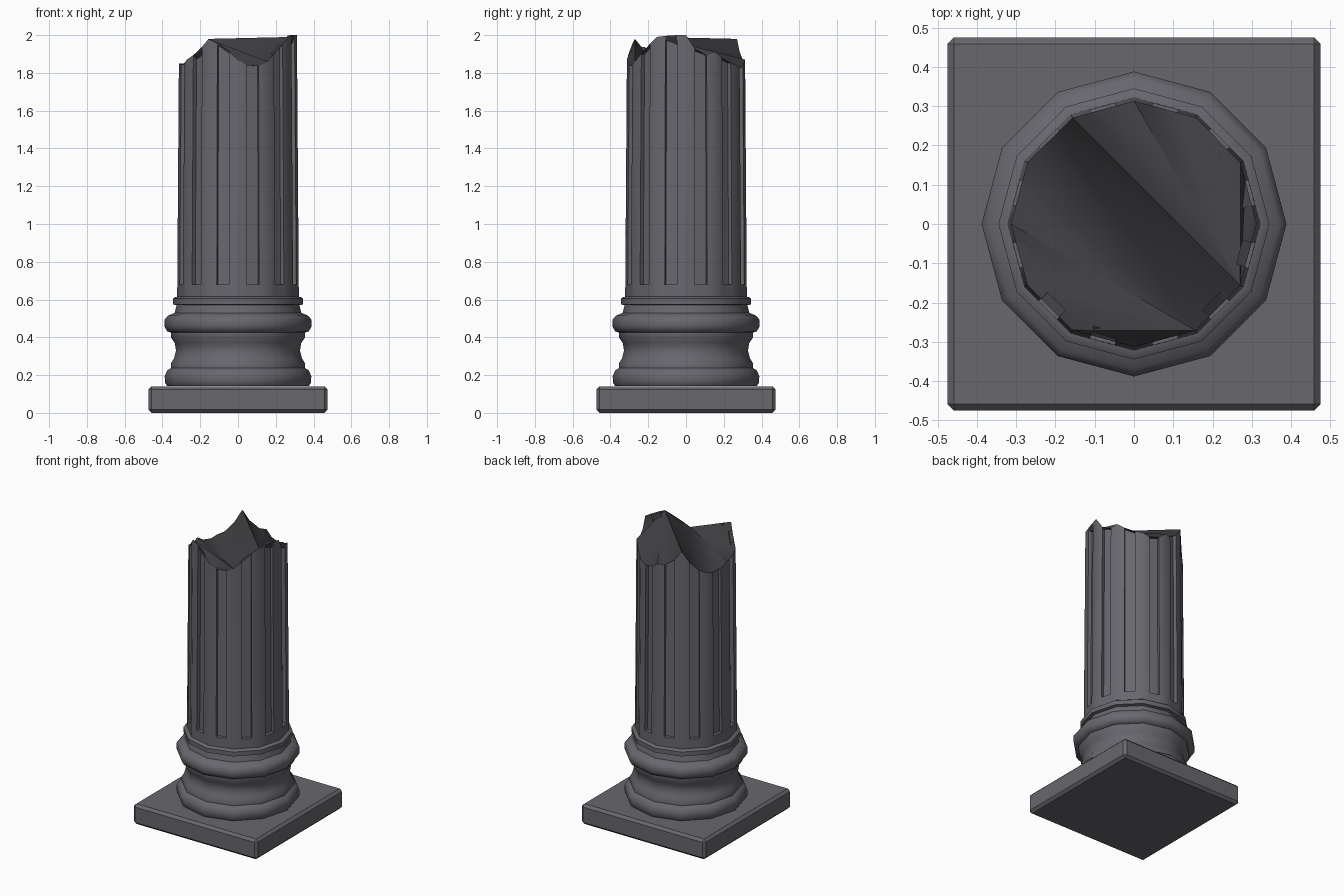
import bpy, bmesh
from math import sin, cos, radians

if "Cube" in bpy.data.objects:
    bpy.data.objects.remove(bpy.data.objects["Cube"])

SIDES = 12


def material(name, rgb):
    m = bpy.data.materials.new(name)
    m.diffuse_color = (*rgb, 1)
    m.use_nodes = True
    m.node_tree.nodes["Principled BSDF"].inputs["Base Color"].default_value = m.diffuse_color
    return m


stone = material("dark_stone", (0.135, 0.135, 0.155))
broken = material("broken_stone", (0.05, 0.05, 0.056))


def finish(name, bm, mat, angle=None):
    me = bpy.data.meshes.new(name)
    bm.to_mesh(me)
    bm.free()
    me.materials.append(mat)
    ob = bpy.data.objects.new(name, me)
    bpy.context.collection.objects.link(ob)
    if angle:
        bpy.ops.object.select_all(action='DESELECT')
        ob.select_set(True)
        bpy.context.view_layer.objects.active = ob
        bpy.ops.object.shade_smooth_by_angle(angle=radians(angle))
    return ob


def polar(r, deg, z):
    return (r * cos(radians(deg)), r * sin(radians(deg)), z)


# Square plinth with bevelled edges
bm = bmesh.new()
bmesh.ops.create_cube(bm, size=1)
for v in bm.verts:
    v.co = (v.co.x * 0.95, v.co.y * 0.95, (v.co.z + 0.5) * 0.14)
bmesh.ops.bevel(bm, geom=bm.edges[:], offset=0.017, segments=1,
                profile=0.5, affect='EDGES')
finish("plinth", bm, stone, 30)

# Moulded twelve-sided base, turned from a profile (radius, height)
profile = [(0.375, 0.142), (0.387, 0.16), (0.388, 0.195), (0.375, 0.225),
           (0.355, 0.237), (0.355, 0.262), (0.338, 0.29), (0.328, 0.33),
           (0.335, 0.37), (0.355, 0.40), (0.355, 0.425), (0.375, 0.432),
           (0.388, 0.455), (0.388, 0.495), (0.37, 0.515), (0.335, 0.53),
           (0.325, 0.57), (0.345, 0.575), (0.345, 0.605), (0.335, 0.612),
           (0.322, 0.615)]
bm = bmesh.new()
rings = [[bm.verts.new(polar(r, 360 * i / SIDES, z)) for i in range(SIDES)]
         for r, z in profile]
for a, b in zip(rings, rings[1:]):
    for i in range(SIDES):
        j = (i + 1) % SIDES
        bm.faces.new((a[i], a[j], b[j], b[i]))
bm.faces.new(rings[0][::-1])
finish("moulded_base", bm, stone, 50)

# Fluted shaft with a broken rim: rim height every 15 degrees
rim = [2.0, 1.88, 1.91, 1.86, 1.84, 1.81, 1.87, 1.87, 1.98, 1.85, 1.82, 1.80,
       1.85, 1.84, 1.87, 1.91, 1.98, 1.94, 1.87, 1.82, 1.86, 1.93, 1.99, 2.0]
Z0, Z_FLUTE, DEPTH = 0.612, 0.68, 0.024


def rim_height(t):
    i = int(t * 2)
    f = t * 2 - i
    return rim[i % 24] * (1 - f) + rim[(i + 1) % 24] * f


def shaft_point(side, f, depth, z):
    # Point on a flat side of the tapering shaft, pushed inward by depth
    r = 0.322 - 0.01 * (z - Z0) / 1.39
    p, q = polar(r, 30 * side, z), polar(r, 30 * (side + 1), z)
    m = 30 * side + 15
    return (p[0] + (q[0] - p[0]) * f - depth * cos(radians(m)),
            p[1] + (q[1] - p[1]) * f - depth * sin(radians(m)), z)


bm = bmesh.new()
steps = [(0, 0), (0.3, 0), (0.3, DEPTH), (0.7, DEPTH), (0.7, 0)]
low, mid, top = [], [], []
for s in range(SIDES):
    for f, d in steps:
        if d == 0:
            low.append(bm.verts.new(shaft_point(s, f, 0, Z0)))
        mid.append(bm.verts.new(shaft_point(s, f, d, Z_FLUTE)))
        top.append(bm.verts.new(shaft_point(s, f, d, rim_height(s + f))))
n = len(mid)
for i in range(n):
    j = (i + 1) % n
    bm.faces.new((mid[i], mid[j], top[j], top[i]))
for s in range(SIDES):
    a, b, c = low[3 * s:3 * s + 3]
    d = low[(3 * s + 3) % len(low)]
    m = mid[5 * s:5 * s + 5] + [mid[(5 * s + 5) % n]]
    bm.faces.new((a, b, m[1], m[0]))
    bm.faces.new((b, c, m[4], m[1]))
    bm.faces.new((c, d, m[5], m[4]))
    bm.faces.new((m[1], m[4], m[3], m[2]))   # ledge at the foot of the flute
outline = [v.co.copy() for v in top]
finish("fluted_shaft", bm, stone, 40)

# Broken face: the jagged rim filled across
bm = bmesh.new()
cap = bm.faces.new([bm.verts.new(co) for co in outline])
bmesh.ops.triangulate(bm, faces=[cap], ngon_method='EAR_CLIP')
finish("broken_face", bm, broken, 40)
